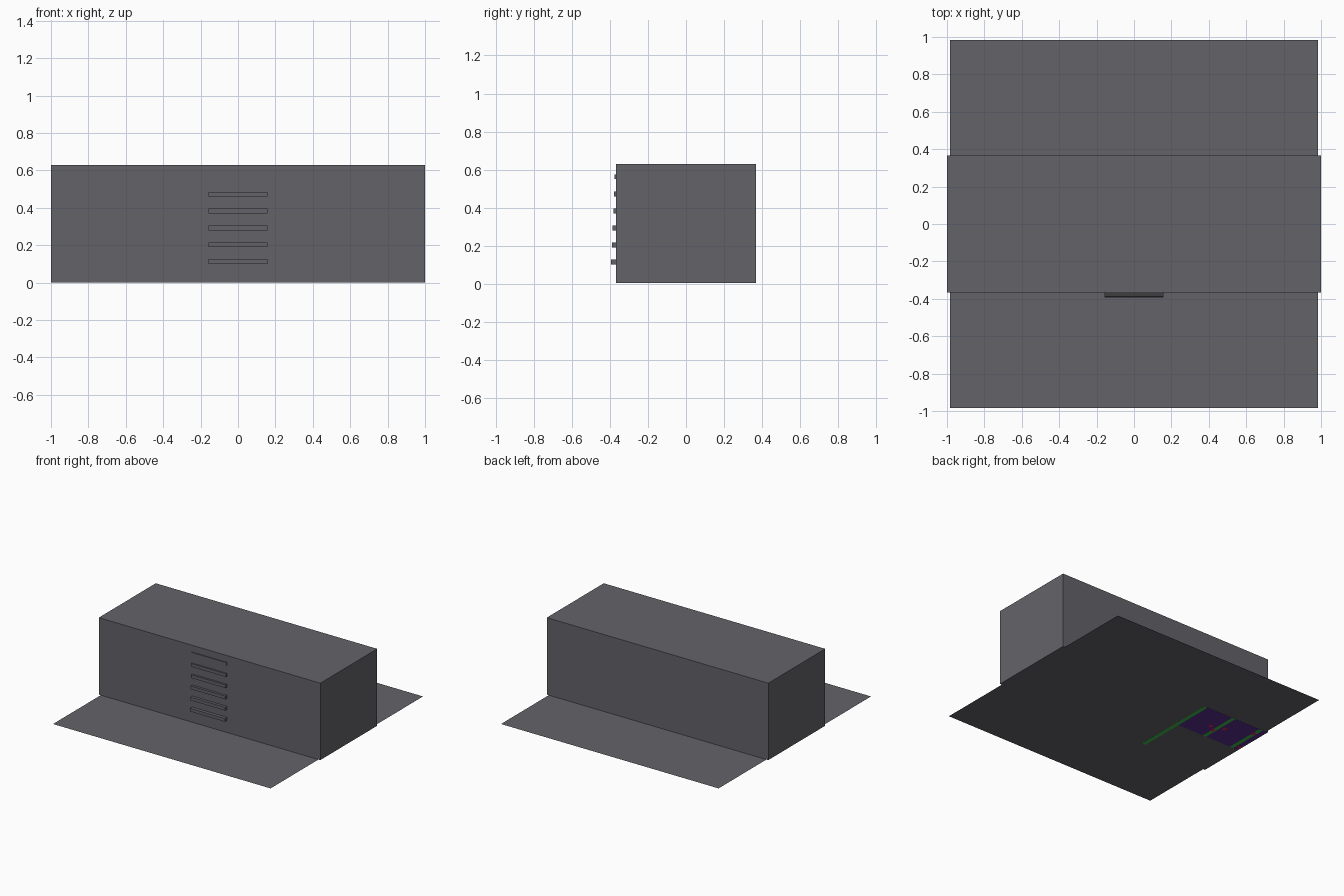
import bpy

if "Cube" in bpy.data.objects:
    bpy.data.objects.remove(bpy.data.objects["Cube"])


def material(name, rgb):
    m = bpy.data.materials.new(name)
    m.diffuse_color = (*rgb, 1)
    m.use_nodes = True
    m.node_tree.nodes["Principled BSDF"].inputs["Base Color"].default_value = m.diffuse_color
    return m


GREY = material("concrete grey", (0.127, 0.125, 0.141))
PURPLE = material("dark purple", (0.09, 0.026, 0.27))
GREEN = material("stripe green", (0.05, 0.5, 0.07))
RED = material("spot red", (0.7, 0.02, 0.12))


def box(name, lo, hi, mat):
    """Axis-aligned box between two corners."""
    bpy.ops.mesh.primitive_cube_add(size=1)
    o = bpy.context.object
    o.name = name
    o.scale = [b - a for a, b in zip(lo, hi)]
    o.location = [(a + b) / 2 for a, b in zip(lo, hi)]
    bpy.ops.object.transform_apply(location=True, scale=True)
    o.data.materials.append(mat)
    return o


# Main block
box("main_block", (-1, -0.367, 0.002), (1, 0.367, 0.63), GREY)

# Flat square base sheet
bpy.ops.mesh.primitive_plane_add(size=1.965, location=(0, 0, 0.0015))
bpy.context.object.name = "base_sheet"
bpy.context.object.data.materials.append(GREY)

# Front vent slats, sticking out less towards the top
for i in range(6):
    z = 0.113 + 0.0898 * i
    box(f"vent_slat_{i + 1}", (-0.157, -0.394 + 0.0038 * i, z - 0.013),
        (0.157, -0.36, z + 0.013), GREY)

# Coloured patch under the block
box("underside_patch", (-0.995, 0.02, 0.0007), (-0.41, 0.363, 0.0014), PURPLE)

# Green stripes across the patch
for i, (x, y0) in enumerate([(-0.4, -0.363), (-0.67, 0.02), (-0.935, 0.02)]):
    box(f"underside_stripe_{i + 1}", (x - 0.016, y0, 0.0003),
        (x + 0.016, 0.363, 0.0012), GREEN)

# Small red spots
for i, (x, y) in enumerate([(-0.61, 0.17), (-0.66, 0.13), (-0.72, 0.2), (-0.93, 0.28), (-0.98, 0.06)]):
    box(f"underside_spot_{i + 1}", (x - 0.014, y - 0.02, 0),
        (x + 0.014, y + 0.02, 0.001), RED)
